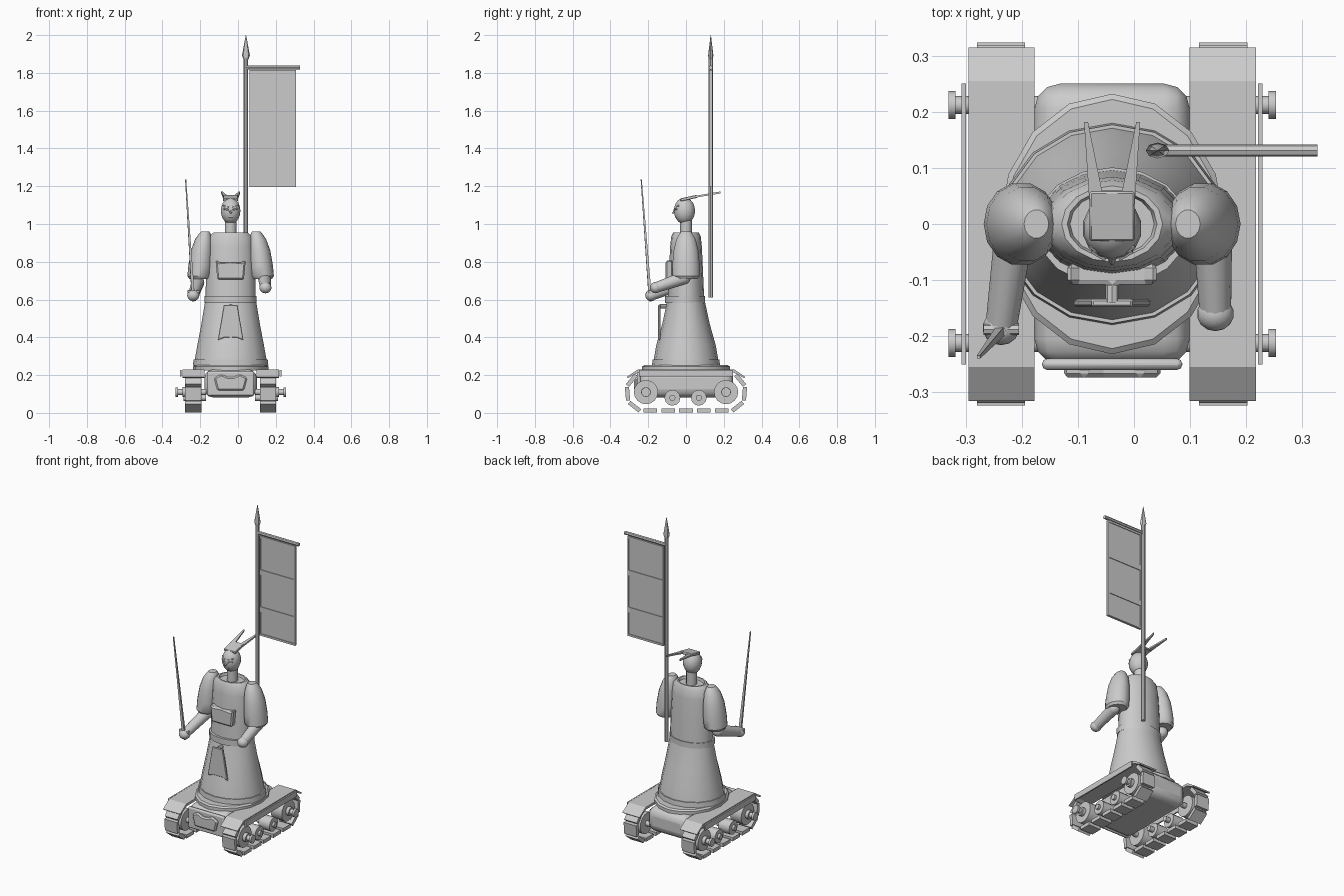
import bpy, bmesh
from math import cos, sin, pi, radians
from mathutils import Vector, Matrix

cube = bpy.data.objects.get("Cube")
if cube:
    bpy.data.objects.remove(cube)

GREY = bpy.data.materials.new("plain grey")
GREY.use_nodes = True
tone = (0.6, 0.6, 0.6, 1)
GREY.diffuse_color = tone
GREY.node_tree.nodes["Principled BSDF"].inputs["Base Color"].default_value = tone
CX = -0.039  # centre line of the body


def finish(name, bm, smooth=True, bevel=0, segments=2):
    bmesh.ops.recalc_face_normals(bm, faces=bm.faces)
    mesh = bpy.data.meshes.new(name)
    bm.to_mesh(mesh)
    bm.free()
    ob = bpy.data.objects.new(name, mesh)
    bpy.context.collection.objects.link(ob)
    mesh.materials.append(GREY)
    if bevel:
        mod = ob.modifiers.new("bevel", 'BEVEL')
        mod.width, mod.segments = bevel, segments
    if smooth:
        bpy.ops.object.select_all(action='DESELECT')
        ob.select_set(True)
        bpy.context.view_layer.objects.active = ob
        bpy.ops.object.shade_smooth_by_angle(angle=radians(35))
    return ob


def loft(name, rings, n=16):
    """Stack of ellipses (x, y, z, rx, ry), capped at both ends."""
    bm = bmesh.new()
    loops = [[bm.verts.new((x + a * cos(2 * pi * i / n), y + b * sin(2 * pi * i / n), z))
              for i in range(n)] for x, y, z, a, b in rings]
    for low, high in zip(loops, loops[1:]):
        for i in range(n):
            j = (i + 1) % n
            bm.faces.new((low[i], low[j], high[j], high[i]))
    bm.faces.new(loops[0][::-1])
    bm.faces.new(loops[-1])
    return finish(name, bm)


def rod(name, start, end, r1, r2=None, n=12):
    a, b = Vector(start), Vector(end)
    d = b - a
    bm = bmesh.new()
    turn = d.to_track_quat('Z', 'Y').to_matrix().to_4x4()
    bmesh.ops.create_cone(bm, cap_ends=True, segments=n, radius1=r1,
                          radius2=r1 if r2 is None else r2, depth=d.length,
                          matrix=Matrix.Translation((a + b) / 2) @ turn)
    return finish(name, bm)


def box(name, centre, size, tilt=0, bevel=0, segments=2):
    bm = bmesh.new()
    m = Matrix.Translation(centre) @ Matrix.Rotation(tilt, 4, 'X') @ Matrix.Diagonal((*size, 1))
    bmesh.ops.create_cube(bm, size=1, matrix=m)
    return finish(name, bm, bool(bevel), bevel, segments)


def ball(name, centre, size):
    bm = bmesh.new()
    m = Matrix.Translation(centre) @ Matrix.Diagonal((*size, 1))
    bmesh.ops.create_uvsphere(bm, u_segments=14, v_segments=10, radius=1, matrix=m)
    return finish(name, bm)


def prism(name, outline, place, depth, bevel=0):
    """Closed outline, placed in space by a function and pushed along depth."""
    bm = bmesh.new()
    face = bm.faces.new([bm.verts.new(place(u, v)) for u, v in outline])
    moved = bmesh.ops.extrude_face_region(bm, geom=[face])["geom"]
    bmesh.ops.translate(bm, vec=depth, verts=[v for v in moved if isinstance(v, bmesh.types.BMVert)])
    return finish(name, bm, False, bevel, 1)


def mirrored(half):
    return half + [(-u, v) for u, v in reversed(half)]


# Hull and its front badge
box("hull", (CX, 0, 0.156), (0.277, 0.5, 0.148), bevel=0.045, segments=3)
badge = mirrored([(-0.015, 0.19), (-0.05, 0.205), (-0.088, 0.185), (-0.07, 0.118)])
prism("hull_badge", badge, lambda u, v: (CX + u, -0.24, v), (0, -0.034, 0), 0.008)
box("hull_badge_plate", (CX, -0.25, 0.155), (0.25, 0.02, 0.13), bevel=0.009)

# Tracks, wheels and fenders
WHEEL_Z = 0.11
for side, s in (("right", -1), ("left", 1)):
    def at(u):
        return CX + s * u
    mid = at(0.198)
    fender = [(-0.315, 0.19), (-0.255, 0.23), (0.255, 0.23), (0.315, 0.19),
              (0.308, 0.184), (0.25, 0.215), (-0.25, 0.215), (-0.308, 0.184)]
    prism(side + "_fender", fender, lambda u, v: (at(0.138), u, v), (s * 0.118, 0, 0))
    box(side + "_fender_trim", (at(0.264), 0, 0.21), (0.008, 0.5, 0.035))
    links = [(y, 0.012, 0) for y in (-0.19, -0.095, 0, 0.095, 0.19)]
    for e in (-1, 1):
        for deg in (-52, -5, 40):
            t = radians(deg)
            links.append((e * (0.212 + 0.098 * cos(t)), WHEEL_Z + 0.098 * sin(t), e * (t + pi / 2)))
    for y, z, tilt in links:
        box(side + "_track_link", (mid, y, z), (0.086, 0.072, 0.022), tilt)
    for y in (-0.212, 0.212):
        rod(side + "_drive_wheel", (at(0.16), y, WHEEL_Z), (at(0.236), y, WHEEL_Z), 0.064, n=16)
        rod(side + "_axle", (at(0.13), y, WHEEL_Z), (at(0.282), y, WHEEL_Z), 0.016)
        rod(side + "_axle_collar", (at(0.236), y, WHEEL_Z), (at(0.256), y, WHEEL_Z), 0.026)
        rod(side + "_axle_cap", (at(0.279), y, WHEEL_Z), (at(0.292), y, WHEEL_Z), 0.025)
    for y in (-0.072, 0.068):
        rod(side + "_road_wheel", (at(0.16), y, 0.08), (at(0.236), y, 0.08), 0.042)
        rod(side + "_road_hub", (at(0.13), y, 0.08), (at(0.25), y, 0.08), 0.016)

# Turntable, skirt, belt and torso
loft("turntable", [(CX, 0, 0.225, 0.2, 0.232), (CX, 0, 0.245, 0.2, 0.232), (CX, 0, 0.253, 0.19, 0.222)])
loft("skirt_hem", [(CX, 0, 0.25, 0.2, 0.18), (CX, 0, 0.283, 0.196, 0.177)])
loft("skirt", [(CX, 0, 0.27, 0.192, 0.173), (CX, 0, 0.36, 0.176, 0.157),
               (CX, 0, 0.47, 0.155, 0.126), (CX, 0, 0.59, 0.135, 0.1)])
loft("belt", [(CX, -0.005, 0.583, 0.138, 0.106), (CX, -0.005, 0.62, 0.138, 0.106)])
loft("torso", [(CX, 0, 0.61, 0.133, 0.096), (CX, 0, 0.75, 0.13, 0.09), (CX, 0, 0.88, 0.122, 0.084),
               (CX, 0, 0.935, 0.113, 0.078), (CX, 0, 0.955, 0.09, 0.068),
               (CX, 0, 0.955, 0.08, 0.06), (CX, 0, 0.94, 0.075, 0.056)])

# Chest plate and hanging apron
chest = mirrored([(0, 0.795), (-0.058, 0.797), (-0.08, 0.81), (-0.07, 0.705)])
prism("chest_plate", chest, lambda u, v: (CX + u, -0.07, v), (0, -0.038, 0), 0.008)
apron = mirrored([(-0.036, 0.572), (-0.068, 0.385), (-0.03, 0.4)])
prism("apron", apron, lambda u, v: (CX + u, -0.134, v), (0, -0.013, 0), 0.003)
rod("apron_tie", (CX, -0.08, 0.565), (CX, -0.14, 0.565), 0.012, n=8)

# Neck, head and face
rod("neck", (CX, 0, 0.93), (CX, 0, 1.03), 0.031)
ball("head", (CX, -0.008, 1.07), (0.053, 0.056, 0.07))
rod("nose", (CX, -0.06, 1.065), (CX, -0.072, 1.056), 0.009, 0.003, 6)
rod("mouth", (CX - 0.012, -0.053, 1.037), (CX + 0.012, -0.053, 1.037), 0.005, n=6)
for s in (-1, 1):
    rod("eye", (CX + s * 0.012, -0.062, 1.075), (CX + s * 0.036, -0.048, 1.08), 0.005, n=6)
    rod("brow", (CX + s * 0.01, -0.058, 1.088), (CX + s * 0.04, -0.04, 1.097), 0.004, n=6)

# Cap with two swept-back horns
box("cap", (CX, 0.015, 1.137), (0.08, 0.09, 0.016), radians(12), 0.003, 1)
for s in (-1, 1):
    horn = [(0.04, 0.03), (0.012, 0.03), (0.043, 0.182), (0.05, 0.182)]
    prism("cap_horn", horn, lambda u, v: (CX + s * u, v, 1.131 + v * 0.17), (0, 0, 0.01))

# Sleeves, forearms and hands
arms = (("right", -1, (-0.213, -0.01, 0.69), (-0.237, -0.185, 0.622)),
        ("left", 1, (0.14, -0.01, 0.715), (0.145, -0.16, 0.663)))
for side, s, elbow, hand in arms:
    sleeve = [(0.166, 0.71, 0.054), (0.165, 0.725, 0.064), (0.16, 0.78, 0.064), (0.152, 0.86, 0.058),
              (0.143, 0.92, 0.045), (0.137, 0.95, 0.03), (0.135, 0.96, 0.022)]
    loft(side + "_sleeve", [(CX + s * u, 0, z, r, r * 1.16) for u, z, r in sleeve], 14)
    rod(side + "_forearm", elbow, hand, 0.035, 0.028)
    ball(side + "_elbow", elbow, (0.035, 0.035, 0.035))
    ball(side + "_hand", hand, (0.033, 0.031, 0.03))

# Sword
rod("sword_hilt", (-0.234, -0.183, 0.592), (-0.239, -0.192, 0.65), 0.011, n=8)
rod("sword_guard", (-0.268, -0.188, 0.64), (-0.205, -0.188, 0.64), 0.01, n=8)
rod("sword_blade", (-0.239, -0.192, 0.64), (-0.277, -0.237, 1.235), 0.011, 0.004, 4)

# Banner pole, spear tip, crossbar and cloth
PX, PY = 0.042, 0.131
rod("banner_pole", (PX, PY, 0.61), (PX, PY, 1.89), 0.012, n=8)
loft("spear_tip", [(PX, PY, 1.87, 0.012, 0.01), (PX, PY, 1.892, 0.021, 0.014), (PX, PY, 2, 0.001, 0.001)], 8)
rod("banner_crossbar", (PX, PY, 1.828), (0.327, PY, 1.828), 0.011, n=8)
box("banner_cloth", (0.183, PY, 1.508), (0.235, 0.008, 0.61))
for z, h in ((1.59, 0.032), (1.36, 0.032), (1.809, 0.012), (1.203, 0.012)):
    box("banner_band", (0.183, PY, z), (0.246, 0.016, h))
for x in (0.064, 0.302):
    box("banner_edge", (x, PY, 1.508), (0.008, 0.016, 0.61))
